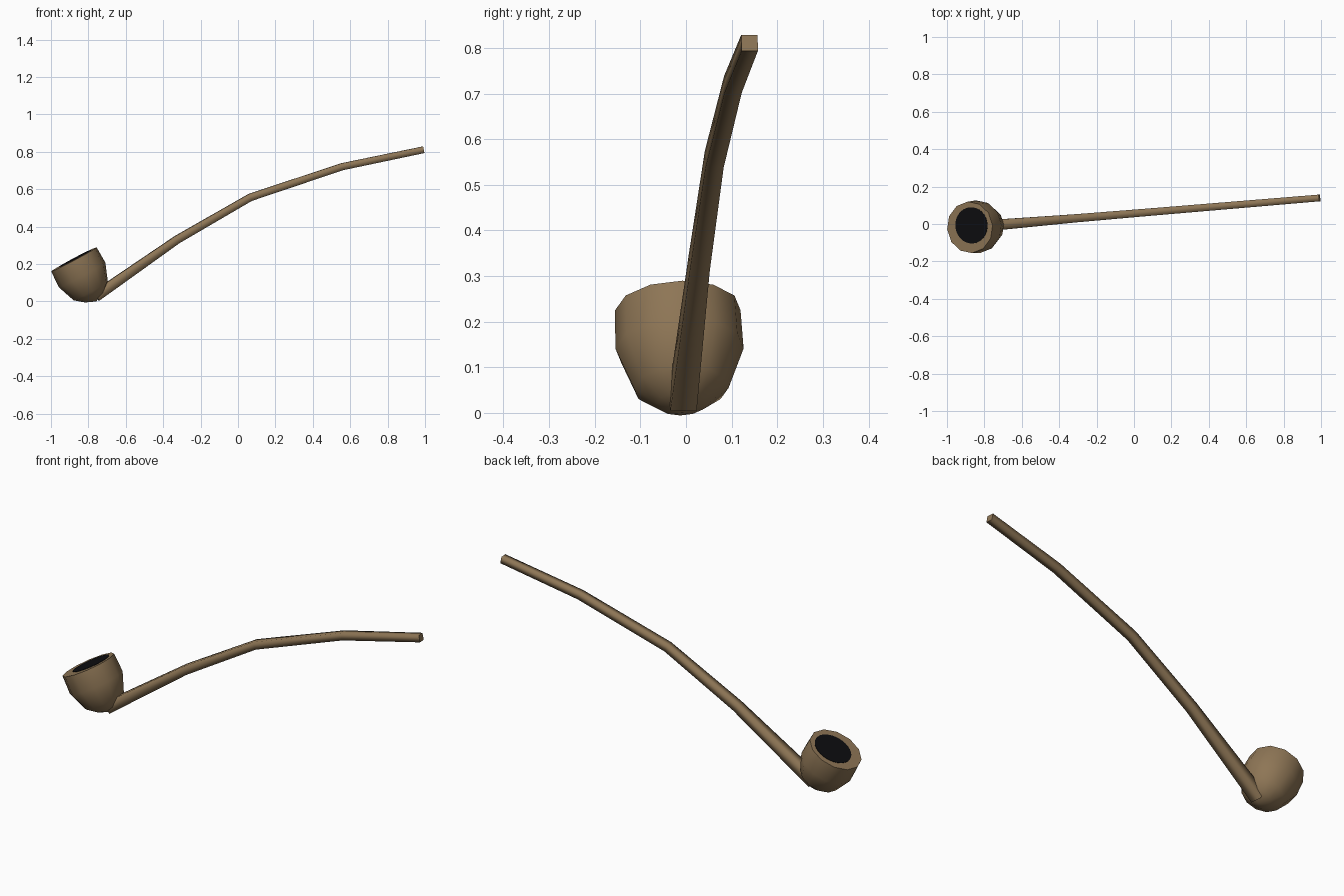
import bpy, bmesh, math
from mathutils import Vector, Matrix

if "Cube" in bpy.data.objects:
    bpy.data.objects.remove(bpy.data.objects["Cube"])


def material(name, col):
    m = bpy.data.materials.new(name)
    m.diffuse_color = (*col, 1)
    m.use_nodes = True
    m.node_tree.nodes["Principled BSDF"].inputs["Base Color"].default_value = m.diffuse_color
    return m


wood = material("brown_wood", (0.27, 0.18, 0.092))
char = material("black_char", (0.004, 0.004, 0.005))


def finish(bm, name, mat):
    bmesh.ops.recalc_face_normals(bm, faces=bm.faces)
    me = bpy.data.meshes.new(name)
    bm.to_mesh(me)
    bm.free()
    me.materials.append(mat)
    ob = bpy.data.objects.new(name, me)
    bpy.context.collection.objects.link(ob)
    return ob


def skin(bm, loops):
    # smooth quads between successive loops
    for a, b in zip(loops, loops[1:]):
        n = len(a)
        for i in range(n):
            j = (i + 1) % n
            bm.faces.new((a[i], a[j], b[j], b[i])).smooth = True


TURN = math.radians(4.8)   # the whole pipe is turned slightly about z
TILT = math.radians(-28)   # the bowl leans away from the stem
place = (Matrix.Translation((-0.8775, -0.018, 0.225))
         @ Matrix.Rotation(TURN, 4, 'Z') @ Matrix.Rotation(TILT, 4, 'Y'))

# Bowl: lathed cup, 12 sides, local origin at rim centre
SIDES = 12
bm = bmesh.new()
loops = []
for r, z in [(0.138, 0), (0.141, -0.095), (0.104, -0.193), (0.055, -0.232)]:
    loops.append([bm.verts.new((r * math.cos(2 * math.pi * i / SIDES),
                                r * math.sin(2 * math.pi * i / SIDES), z))
                  for i in range(SIDES)])
skin(bm, loops)
tip = bm.verts.new((0, 0, -0.255))
for i in range(SIDES):
    bm.faces.new((loops[-1][i], loops[-1][(i + 1) % SIDES], tip)).smooth = True
bm.faces.new(loops[0])
bm.transform(place)
finish(bm, "bowl", wood)

# Charred opening: thin round plate on the rim
bm = bmesh.new()
bmesh.ops.create_cone(bm, cap_ends=True, segments=32, radius1=0.097,
                      radius2=0.097, depth=0.004)
bm.transform(place @ Matrix.Translation((0.011, 0.01, 0)))
finish(bm, "bowl_opening", char)

# Stem: square tapering section swept along a bent path (x, z, half width)
path = [(-0.76, 0.028, 0.029), (-0.325, 0.331, 0.022), (0.065, 0.556, 0.020),
        (0.555, 0.72, 0.019), (0.992, 0.811, 0.018)]
pts = [Vector((x, 0.14 + (x - 1) * 0.0835, z)) for x, z, _ in path]
side = Vector((-math.sin(TURN), math.cos(TURN), 0))
bm = bmesh.new()
loops = []
for i, p in enumerate(pts):
    d = Vector()
    if i > 0:
        d += (p - pts[i - 1]).normalized()
    if i < len(pts) - 1:
        d += (pts[i + 1] - p).normalized()
    up = d.cross(side).normalized()
    h = path[i][2]
    loops.append([bm.verts.new(p + side * (a * h) + up * (b * h))
                  for a, b in [(-1, -1), (1, -1), (1, 1), (-1, 1)]])
skin(bm, loops)
bm.faces.new(loops[0])
bm.faces.new(loops[-1])
finish(bm, "stem", wood)
